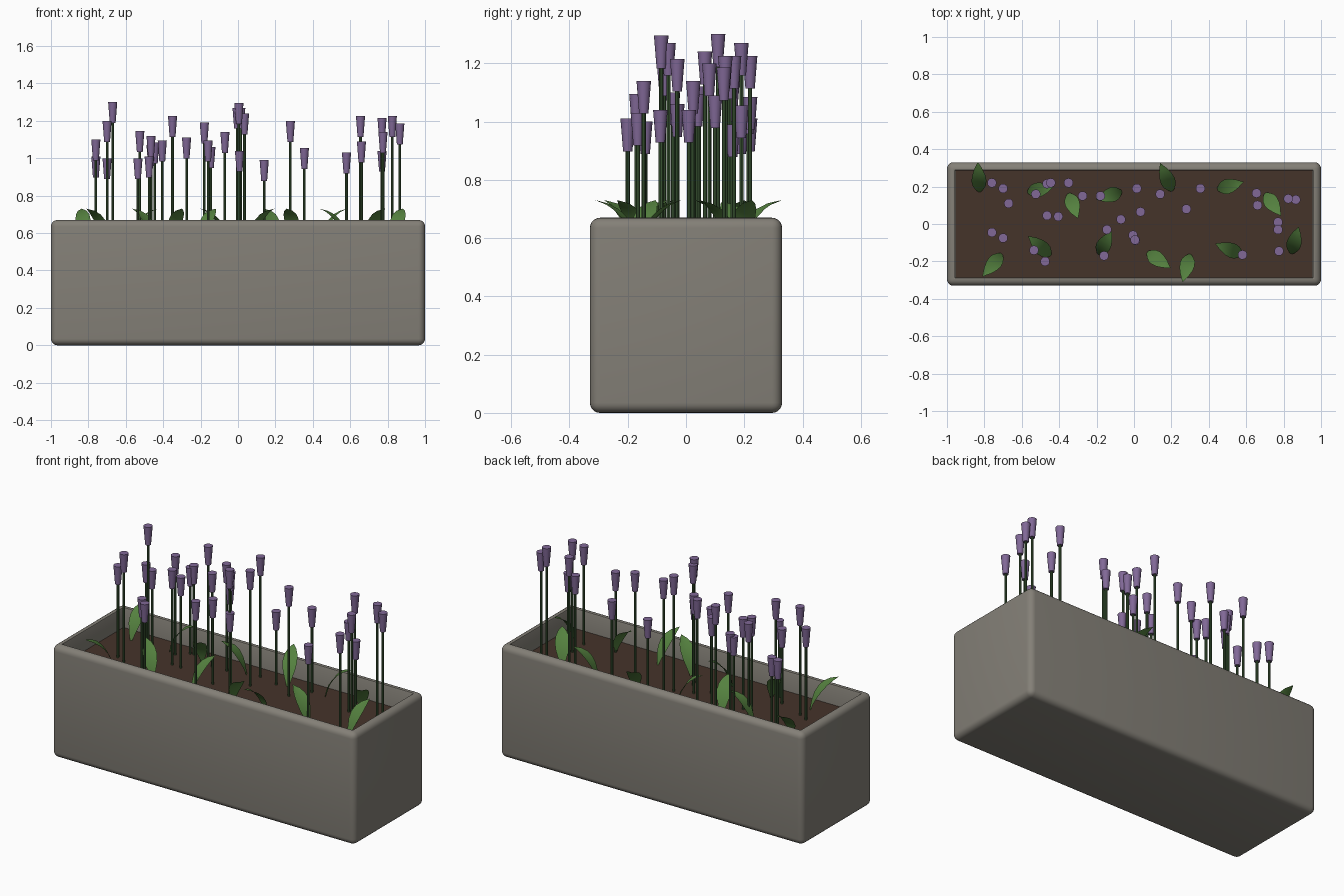
import bpy, bmesh, math
from mathutils import Vector, Matrix

if "Cube" in bpy.data.objects:
    bpy.data.objects.remove(bpy.data.objects["Cube"])

SOIL_Z = 0.55


def material(name, rgb):
    m = bpy.data.materials.new(name)
    m.diffuse_color = (*rgb, 1)
    m.use_nodes = True
    m.node_tree.nodes["Principled BSDF"].inputs["Base Color"].default_value = m.diffuse_color
    return m


def finish(name, bm, mat, angle=40):
    me = bpy.data.meshes.new(name)
    bm.to_mesh(me)
    bm.free()
    ob = bpy.data.objects.new(name, me)
    bpy.context.collection.objects.link(ob)
    me.materials.append(mat)
    bpy.ops.object.select_all(action='DESELECT')
    ob.select_set(True)
    bpy.context.view_layer.objects.active = ob
    bpy.ops.object.shade_smooth_by_angle(angle=math.radians(angle))
    return ob


def box(bm, size, centre):
    bmesh.ops.create_cube(bm, size=1, matrix=Matrix.Translation(centre) @ Matrix.Diagonal((*size, 1)))


def cone(bm, x, y, z0, z1, r0, r1, sides):
    bmesh.ops.create_cone(bm, cap_ends=True, segments=sides, radius1=r0, radius2=r1,
                          depth=z1 - z0, matrix=Matrix.Translation((x, y, (z0 + z1) / 2)))


stone = material("stone", (0.23, 0.215, 0.185))
earth = material("earth", (0.06, 0.033, 0.023))
stem_green = material("stem_green", (0.05, 0.11, 0.04))
leaf_green = material("leaf_green", (0.09, 0.22, 0.05))
purple = material("purple", (0.22, 0.14, 0.31))

# Planter: rounded block with the top inset and pushed down
bm = bmesh.new()
box(bm, (2, 0.66, 0.67), (0, 0, 0.335))
bmesh.ops.bevel(bm, geom=bm.edges[:], offset=0.035, segments=5, profile=0.5, affect='EDGES')
top = max(bm.faces, key=lambda f: f.calc_center_median().z + f.calc_area())
bmesh.ops.inset_region(bm, faces=[top], thickness=0.013)
rim = list(top.edges)
out = bmesh.ops.extrude_face_region(bm, geom=[top])
bmesh.ops.translate(bm, vec=(0, 0, -0.17), verts=[v for v in out["geom"] if isinstance(v, bmesh.types.BMVert)])
if top.is_valid:
    bmesh.ops.delete(bm, geom=[top], context='FACES_ONLY')
bmesh.ops.bevel(bm, geom=rim, offset=0.008, segments=2, profile=0.5, affect='EDGES')
bmesh.ops.recalc_face_normals(bm, faces=bm.faces[:])
finish("planter_box", bm, stone)

# Soil slab
bm = bmesh.new()
box(bm, (1.91, 0.57, 0.06), (0, 0, SOIL_Z - 0.03))
finish("soil", bm, earth)

# Flowers: x, y, height of the top
flowers = [
    (-.76, .22, 1.01), (-.70, .19, 1.00), (-.67, .11, 1.30), (-.76, -.045, 1.10), (-.70, -.075, 1.20),
    (-.525, .16, 1.145), (-.445, .22, 1.085), (-.465, .215, 1.07), (-.35, .22, 1.225), (-.275, .15, 1.11),
    (-.18, .15, 1.19), (-.465, .045, 1.12), (-.405, .04, 1.095), (-.535, -.14, 1.00), (-.475, -.2, 1.01),
    (-.145, -.03, 1.06), (-.16, -.17, 1.095), (-.07, .025, 1.14), (.015, .19, 1.27), (.035, .065, 1.24),
    (-.005, -.06, 1.27), (.005, -.085, 1.295), (.008, -.088, 1.04), (.14, .16, .99), (.28, .08, 1.20),
    (.355, .19, 1.055), (.655, .165, 1.225), (.66, .10, 1.09), (.825, .135, 1.225), (.865, .13, 1.185),
    (.77, .01, 1.04), (.77, -.03, 1.215), (.775, -.145, 1.14), (.58, -.165, 1.03),
]
stems, heads = bmesh.new(), bmesh.new()
for x, y, z in flowers:
    cone(stems, x, y, SOIL_Z - 0.01, z - 0.1, 0.007, 0.007, 8)
    cone(heads, x, y, z - 0.112, z, 0.016, 0.025, 14)
finish("flower_stems", stems, stem_green)
finish("flower_heads", heads, purple)

# Leaves: base x, y and tip x, y; each arches up and outward with a slight fold
leaves = [
    (-.825, .17, -.835, .33), (-.57, .17, -.43, .20), (-.35, .165, -.30, .03), (-.065, .175, -.20, .13),
    (.205, .175, .14, .325), (.445, .185, .585, .225), (.70, .165, .785, .045), (.84, -.16, .88, -.015),
    (.58, -.165, .435, -.105), (.30, -.16, .26, -.31), (.07, -.15, .195, -.235), (-.19, -.165, -.12, -.04),
    (-.445, -.17, -.565, -.065), (-.705, -.16, -.81, -.28),
]
widths = [0.006, 0.022, 0.035, 0.040, 0.036, 0.023, 0.001]
bm = bmesh.new()
for bx, by, tx, ty in leaves:
    base, run = Vector((bx, by, SOIL_Z - 0.005)), Vector((tx - bx, ty - by, 0))
    side = Vector((-run.y, run.x, 0)).normalized()
    rows = []
    for i, w in enumerate(widths):
        t = i / (len(widths) - 1)
        mid = base + run * (0.45 * t + 0.55 * t * t) + Vector((0, 0, 0.185 * (1.6 * t - 0.6 * t * t)))
        lift = Vector((0, 0, 0.2 * w))
        rows.append([bm.verts.new(p) for p in (mid - side * w + lift, mid, mid + side * w + lift)])
    for a, b in zip(rows, rows[1:]):
        for k in (0, 1):
            bm.faces.new((a[k], b[k], b[k + 1], a[k + 1]))
bmesh.ops.recalc_face_normals(bm, faces=bm.faces[:])
for f in bm.faces:
    if f.normal.z < 0:
        f.normal_flip()
finish("leaves", bm, leaf_green, 60)
